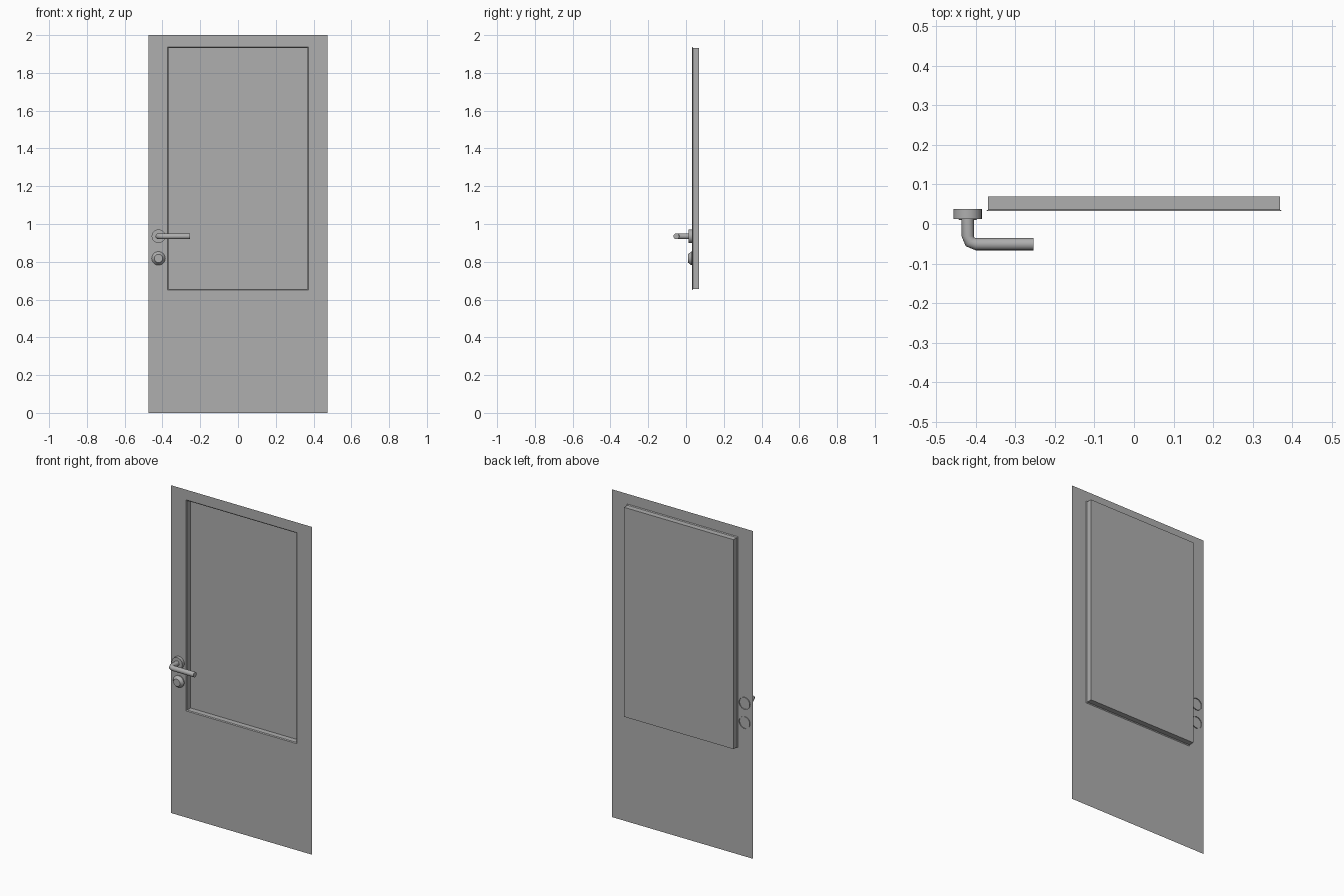
import bpy, bmesh, math
from mathutils import Vector

if "Cube" in bpy.data.objects:
    bpy.data.objects.remove(bpy.data.objects["Cube"])

FACE_Y, BACK_Y = 0.033, 0.07
KNOB_X = -0.421

# One darker grey for the whole door
grey = bpy.data.materials.new("dark_grey")
grey.diffuse_color = (0.425, 0.425, 0.425, 1)
grey.use_nodes = True
grey.node_tree.nodes["Principled BSDF"].inputs["Base Color"].default_value = grey.diffuse_color


def finish(bm, name, smooth=None):
    me = bpy.data.meshes.new(name)
    bm.to_mesh(me)
    bm.free()
    me.materials.append(grey)
    ob = bpy.data.objects.new(name, me)
    bpy.context.collection.objects.link(ob)
    if smooth:
        bpy.context.view_layer.objects.active = ob
        ob.select_set(True)
        bpy.ops.object.shade_smooth_by_angle(angle=math.radians(smooth))
        ob.select_set(False)
    return ob


def loft(bm, rings, cap_start=False, cap_end=True):
    rows = [[bm.verts.new(p) for p in r] for r in rings]
    for a, b in zip(rows, rows[1:]):
        n = len(a)
        for i in range(n):
            j = (i + 1) % n
            bm.faces.new((a[i], a[j], b[j], b[i]))
    if cap_start:
        bm.faces.new(rows[0][::-1])
    if cap_end:
        bm.faces.new(rows[-1])


def rect(hx, z0, z1, y):
    return [(-hx, y, z0), (hx, y, z0), (hx, y, z1), (-hx, y, z1)]


def turned(name, z, profile, sides=24):
    # Profile of (radius, y) pairs, turned about the y axis
    bm = bmesh.new()
    loft(bm, [[(KNOB_X + r * math.cos(t), y, z + r * math.sin(t))
               for t in (2 * math.pi * i / sides for i in range(sides))]
              for r, y in profile])
    return finish(bm, name, 30)


# Door leaf: thin face with a recessed panel that stands out at the back
bm = bmesh.new()
loft(bm, [rect(0.475, 0, 2, FACE_Y),
          rect(0.374, 0.650, 1.938, FACE_Y),
          rect(0.369, 0.655, 1.933, FACE_Y + 0.004),
          rect(0.369, 0.655, 1.933, BACK_Y)])
finish(bm, "door_leaf")

# Round plates for the lever and the lock
turned("lever_plate", 0.935, [(0.036, 0.038), (0.036, 0.013)])
turned("lock_plate", 0.818, [(0.036, 0.038), (0.036, 0.028), (0.022, 0.010)])

# Lever: tube swept out of the plate, round a bend and along the door
R, BEND, Z, Y = 0.0155, 0.020, 0.935, -0.051
cx, cy = KNOB_X + BEND, Y + BEND
path = [(KNOB_X, 0.015, 0)]
path += [(cx - BEND * math.cos(a), cy - BEND * math.sin(a), a)
         for a in (math.pi / 2 * i / 2 for i in range(3))]
path.append((-0.255, Y, math.pi / 2))
rings = []
for x, y, a in path:
    side = Vector((-math.cos(a), -math.sin(a), 0))
    rings.append([Vector((x, y, Z)) + side * R * math.cos(t) + Vector((0, 0, R * math.sin(t)))
                  for t in (2 * math.pi * i / 16 for i in range(16))])
bm = bmesh.new()
loft(bm, rings, cap_start=True)
bmesh.ops.recalc_face_normals(bm, faces=bm.faces)
finish(bm, "lever_handle", 50)
